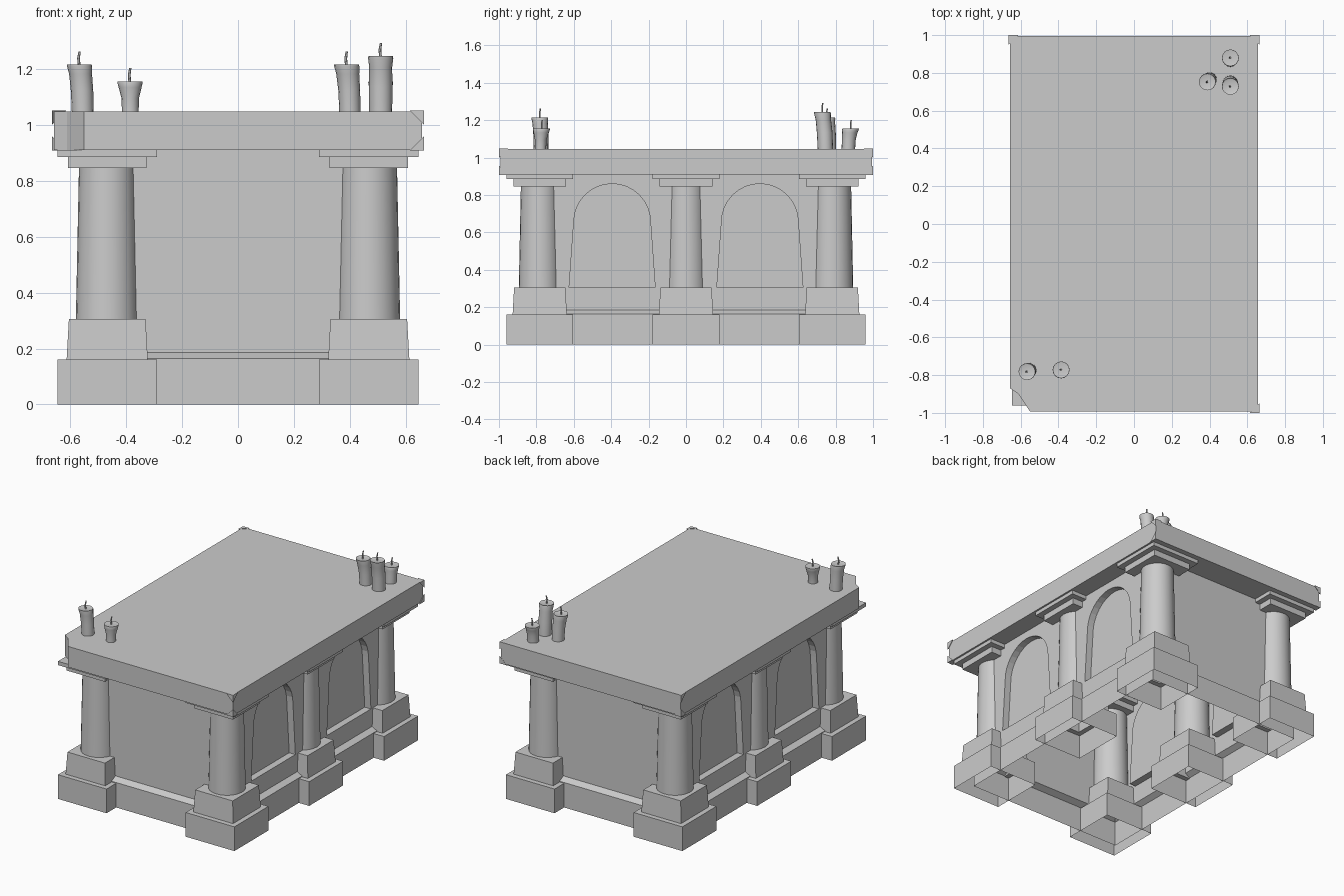
import bpy, bmesh, math
from mathutils import Vector

if "Cube" in bpy.data.objects:
    bpy.data.objects.remove(bpy.data.objects["Cube"])


def finish(bm, name, smooth=False):
    bmesh.ops.recalc_face_normals(bm, faces=bm.faces[:])
    me = bpy.data.meshes.new(name)
    bm.to_mesh(me)
    bm.free()
    ob = bpy.data.objects.new(name, me)
    bpy.context.collection.objects.link(ob)
    if smooth:
        bpy.ops.object.select_all(action='DESELECT')
        bpy.context.view_layer.objects.active = ob
        ob.select_set(True)
        bpy.ops.object.shade_smooth_by_angle(angle=math.radians(40))
    return ob


def loft(name, rings, bottom=True, top=True, smooth=False):
    """Skin a stack of equal-length point rings."""
    bm = bmesh.new()
    vs = [[bm.verts.new(p) for p in r] for r in rings]
    for a, b in zip(vs, vs[1:]):
        for i in range(len(a)):
            j = (i + 1) % len(a)
            bm.faces.new((a[i], a[j], b[j], b[i]))
    if bottom:
        bm.faces.new(vs[0][::-1])
    if top:
        bm.faces.new(vs[-1])
    return finish(bm, name, smooth)


def rect(cx, cy, hx, hy, z):
    return [(cx - hx, cy - hy, z), (cx + hx, cy - hy, z),
            (cx + hx, cy + hy, z), (cx - hx, cy + hy, z)]


def circle(cx, cy, r, z, n):
    return [(cx + r * math.cos(2 * math.pi * i / n),
             cy + r * math.sin(2 * math.pi * i / n), z) for i in range(n)]


# Pillars: open-bottomed plinth, tapered column, two-step capital
def pillar(cx, cy):
    loft("pillar_plinth", [rect(cx, cy, h, h, z) for h, z in
         ((.178, 0), (.178, .16), (.145, .16), (.137, .305))], bottom=False)
    loft("pillar_column", [circle(cx, cy, .112, .305, 24),
         circle(cx, cy, .101, .845, 24)], False, False, True)
    loft("pillar_capital", [rect(cx, cy, h, h, z) for h, z in
         ((.141, .845), (.141, .885), (.178, .885), (.178, .91))])


for sx in (-1, 1):
    for y in (-.782, 0, .782):
        pillar(sx * .4675, y)

# Skirt around the foot of the walls
WX, WY, WZ = .535, .82, .185
loft("wall_skirt", [rect(0, 0, .57, .86, 0), rect(0, 0, .57, .86, .165),
     rect(0, 0, WX, WY, WZ)], False, False)


# Long walls with two recessed arched panels each
def arch_profile(cy):
    pts = [(cy - .23, .305), (cy + .23, .305)]
    for i in range(17):
        a = math.pi * i / 16
        pts.append((cy + .205 * math.cos(a), .655 + .205 * math.sin(a)))
    return pts


def side_wall(s):
    bm = bmesh.new()

    def loop(pts, x):
        vs = [bm.verts.new((s * x, y, z)) for y, z in pts]
        return vs, [bm.edges.new((vs[i], vs[(i + 1) % len(vs)])) for i in range(len(vs))]

    edges = loop([(-WY, WZ), (WY, WZ), (WY, .91), (-WY, .91)], WX)[1]
    arches = []
    for cy in (-.395, .395):
        vs, es = loop(arch_profile(cy), WX)
        arches.append((cy, vs))
        edges += es
    bmesh.ops.triangle_fill(bm, use_beauty=True, edges=edges, normal=(s, 0, 0))
    for cy, vs in arches:
        inner = loop(arch_profile(cy), WX - .045)[0]
        for i in range(len(vs)):
            j = (i + 1) % len(vs)
            bm.faces.new((vs[i], vs[j], inner[j], inner[i]))
        bm.faces.new(inner)
    finish(bm, "arched_side_wall")


for s in (-1, 1):
    side_wall(s)
    bm = bmesh.new()
    bm.faces.new([bm.verts.new(p) for p in (
        (-WX, s * WY, WZ), (WX, s * WY, WZ), (WX, s * WY, .91), (-WX, s * WY, .91))][::-s])
    finish(bm, "end_wall")

# Table slab with one broken corner
outline = [(-.55, -.993), (.657, -.993), (.657, .995), (-.657, .995),
           (-.657, -.87), (-.612, -.9)]
loft("table_slab", [[(x, y, z) for x, y in outline] for z in (.91, 1.047)])

# Small corner caps on the three whole corners
for sx, sy in ((1, 1), (1, -1), (-1, 1)):
    for z, sz in ((1.05, 1), (.907, -1)):
        bm = bmesh.new()
        c = Vector((sx * .664, sy, z))
        vs = [bm.verts.new(c - Vector(d)) for d in
              ((0, 0, 0), (sx * .05, 0, 0), (0, sy * .05, 0), (0, 0, sz * .05))]
        for f in ((0, 1, 2), (0, 2, 3), (0, 3, 1), (1, 3, 2)):
            bm.faces.new([vs[i] for i in f])
        finish(bm, "corner_cap")


# Candles: leaning wax body with flared top and a bent wick
def candle(bx, by, tx, ty, top, rb):
    z0, rings = 1.045, []
    for t, r in ((0, rb), (.45, rb + .001), (.8, .041), (.96, .045), (1, .044), (.98, .034)):
        rings.append(circle(bx + (tx - bx) * t * t, by + (ty - by) * t * t, r,
                            z0 + (top - z0) * t, 16))
    loft("candle", rings, smooth=True)
    loft("candle_wick", [circle(tx, ty, .005, top - .01, 6),
         circle(tx - .003, ty, .005, top + .022, 6),
         circle(tx + .001, ty + .003, .004, top + .047, 6)])


candle(-.555, -.775, -.567, -.782, 1.215, .039)
candle(-.385, -.778, -.386, -.772, 1.155, .030)
candle(.400, .765, .388, .752, 1.215, .038)
candle(.510, .745, .510, .728, 1.245, .041)
candle(.510, .868, .510, .880, 1.155, .036)
